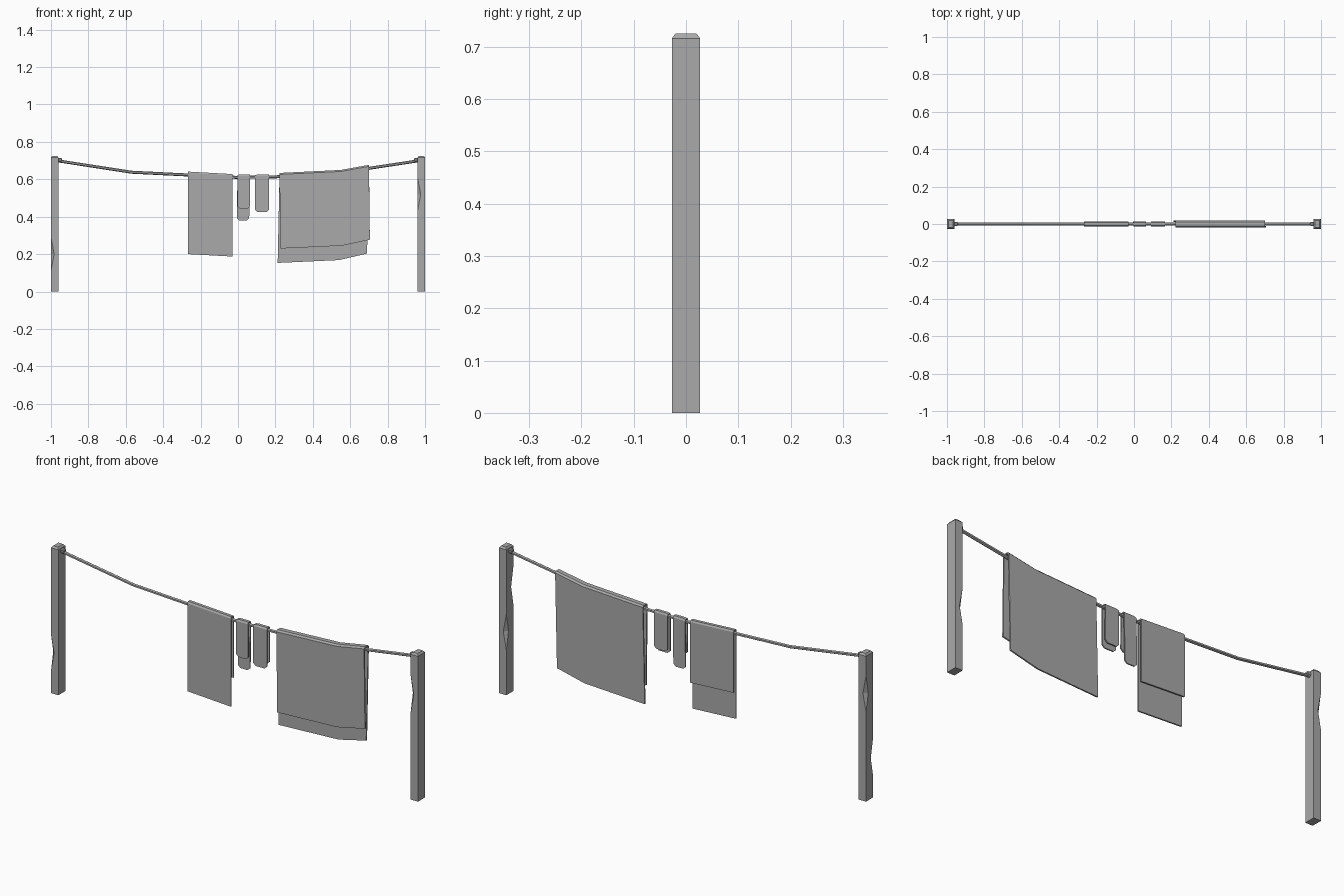
import bpy
import bmesh
from mathutils import Matrix, Vector

cube = bpy.data.objects.get("Cube")
if cube:
    bpy.data.objects.remove(cube, do_unlink=True)

grey = bpy.data.materials.new("plain grey")
grey.use_nodes = True
COLOUR = (0.4, 0.4, 0.4, 1)
grey.diffuse_color = COLOUR
grey.node_tree.nodes["Principled BSDF"].inputs["Base Color"].default_value = COLOUR


def add_object(name, bm):
    bmesh.ops.recalc_face_normals(bm, faces=bm.faces)
    mesh = bpy.data.meshes.new(name)
    bm.to_mesh(mesh)
    bm.free()
    mesh.materials.append(grey)
    obj = bpy.data.objects.new(name, mesh)
    bpy.context.collection.objects.link(obj)
    return obj


def add_box(bm, lo, hi):
    lo, hi = Vector(lo), Vector(hi)
    size = hi - lo
    mat = Matrix.Translation((lo + hi) / 2) @ Matrix.Diagonal((*size, 1))
    return bmesh.ops.create_cube(bm, size=1, matrix=mat)["verts"]


# Square posts with a chamfered cap and two chipped edges
def post(name, x, chips):
    bm = bmesh.new()
    half, depth, height = 0.02, 0.027, 0.725
    add_box(bm, (x - half, -depth, 0), (x + half, depth, height - 0.009))
    top = max(bm.faces, key=lambda f: f.calc_center_median().z)
    cap = bmesh.ops.extrude_face_region(bm, geom=[top])["geom"]
    bmesh.ops.delete(bm, geom=[top], context="FACES_ONLY")
    for v in cap:
        if isinstance(v, bmesh.types.BMVert):
            v.co.x += 0.007 if v.co.x < x else -0.007
            v.co.y += 0.007 if v.co.y < 0 else -0.007
            v.co.z = height
    obj = add_object(name, bm)

    # Diamond-shaped cutters for the chips
    for side, z in chips:
        cut = bmesh.new()
        for flip in (1, -1):
            mat = Matrix.Translation((x - half, side * depth, z + flip * 0.045))
            if flip < 0:
                mat = mat @ Matrix.Rotation(3.14159265, 4, "X")
            bmesh.ops.create_cone(cut, cap_ends=False, segments=4, radius1=0.017,
                                  radius2=0, depth=0.09, matrix=mat)
        bmesh.ops.remove_doubles(cut, verts=cut.verts, dist=0.0005)
        cutter = add_object(name + "_chip_cutter", cut)
        cutter.hide_render = True
        cutter.hide_set(True)
        mod = obj.modifiers.new("chip", "BOOLEAN")
        mod.object = cutter
        mod.operation = "DIFFERENCE"
        mod.solver = "EXACT"
    # Apply the chips and discard the cutters
    bpy.context.view_layer.update()
    graph = bpy.context.evaluated_depsgraph_get()
    mesh = bpy.data.meshes.new_from_object(obj.evaluated_get(graph))
    cutters = [m.object for m in obj.modifiers]
    obj.modifiers.clear()
    obj.data = mesh
    for c in cutters:
        bpy.data.objects.remove(c, do_unlink=True)


post("right_post", -0.98, [(-1, 0.2), (1, 0.53)])
post("left_post", 0.98, [(-1, 0.52), (1, 0.31)])

# Sagging line, six-sided
LINE = [(-0.965, 0.699), (-0.57, 0.638), (0, 0.61), (0.2, 0.613), (0.55, 0.636), (0.965, 0.699)]
bm = bmesh.new()
rings = []
for x, z in LINE:
    ring = []
    for i in range(6):
        off = Matrix.Rotation(i * 1.0471976, 3, "X") @ Vector((0, 0, 0.008))
        ring.append(bm.verts.new(Vector((x, 0, z)) + off))
    rings.append(ring)
for a, b in zip(rings, rings[1:]):
    for i in range(6):
        j = (i + 1) % 6
        bm.faces.new((a[i], a[j], b[j], b[i]))
bm.faces.new(rings[0])
bm.faces.new(rings[-1])
add_object("washing_line", bm)

# Knots where the line meets the posts
for side, name in ((-1, "right_knot"), (1, "left_knot")):
    bm = bmesh.new()
    x0, x1 = sorted((side * 0.942, side * 0.962))
    add_box(bm, (x0, -0.011, 0.693), (x1, 0.011, 0.714))
    bmesh.ops.bevel(bm, geom=bm.edges[:], offset=0.004, segments=1, affect="EDGES")
    add_object(name, bm)


# Cloth folded over the line: columns are (x, top z, front hem z, back hem z)
def cloth(name, columns, half, lean=0.0, thick=0.007):
    bm = bmesh.new()
    strips = []
    for x, top, front, back in columns:
        section = [
            (x + lean / 2, -half, front),
            (x, -half, top - 0.008),
            (x, -half * 0.6, top),
            (x, half * 0.6, top),
            (x, half, top - 0.008),
            (x - lean, half, back),
        ]
        strips.append([bm.verts.new(p) for p in section])
    for a, b in zip(strips, strips[1:]):
        for i in range(len(a) - 1):
            bm.faces.new((a[i], b[i], b[i + 1], a[i + 1]))
    obj = add_object(name, bm)
    # Normals point outward so the thickness grows inward
    if max(obj.data.polygons, key=lambda p: p.center.z).normal.z < 0:
        obj.data.flip_normals()
    mod = obj.modifiers.new("thickness", "SOLIDIFY")
    mod.thickness = thick
    mod.offset = -1


cloth("small_towel", [(-0.267, 0.641, 0.2, 0.335), (-0.03, 0.628, 0.187, 0.322)], 0.013)
cloth("large_sheet", [(0.222, 0.634, 0.23, 0.153), (0.55, 0.65, 0.245, 0.168),
                      (0.7, 0.677, 0.277, 0.203)], 0.019, lean=0.01)


# Socks with clipped lower corners
def sock(name, x0, x1, top, front, back, lean):
    c = 0.013
    lift = 0.012
    cloth(name, [(x0, top - 0.003, front + lift, back + lift), (x0 + c, top, front, back),
                 (x1 - c, top, front, back), (x1, top, front + lift, back + lift)],
          0.013, lean, 0.006)


sock("first_sock", -0.003, 0.063, 0.626, 0.443, 0.38, 0.003)
sock("second_sock", 0.092, 0.166, 0.626, 0.424, 0.44, 0.0)
